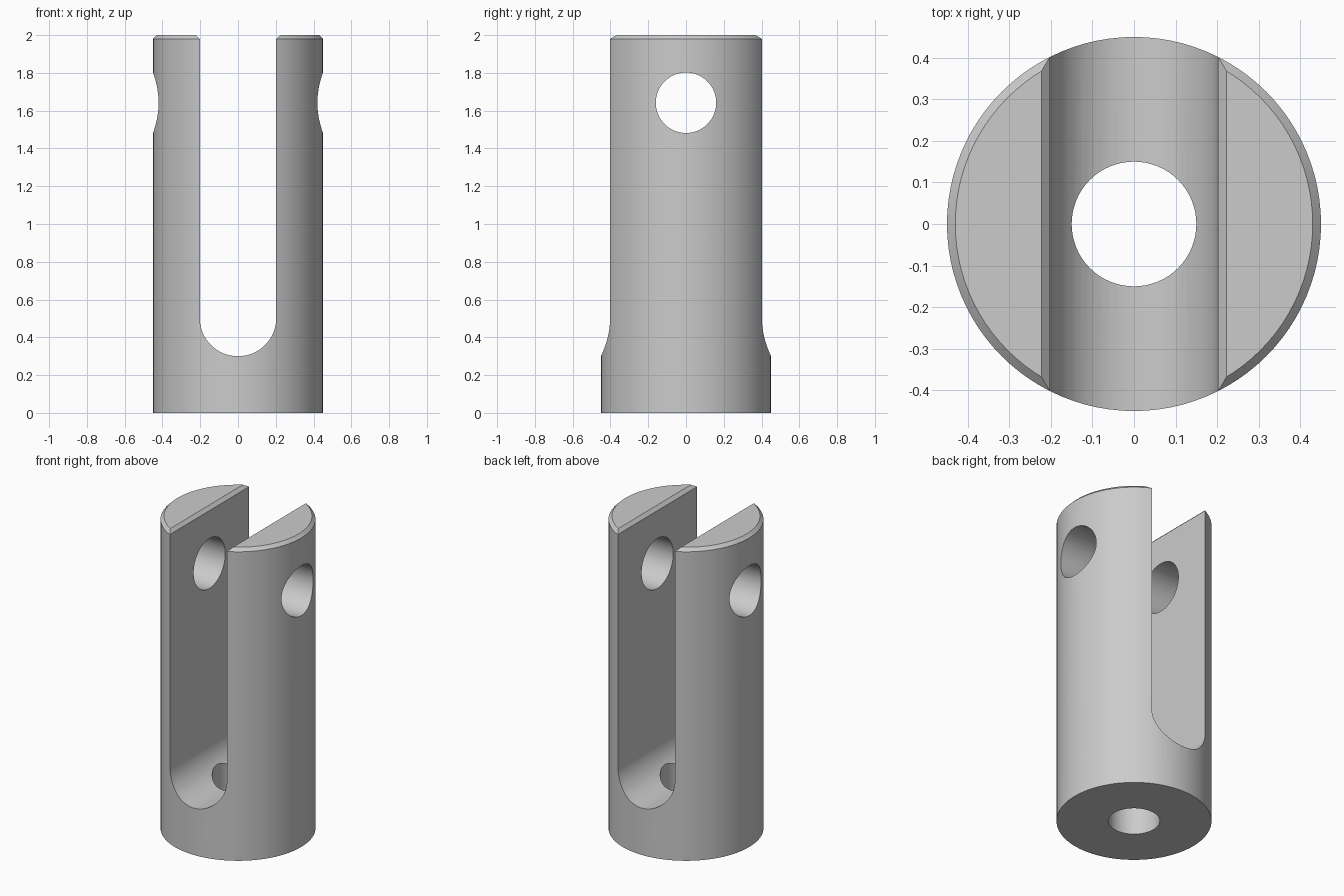
import bpy, bmesh
from math import sin, cos, pi, radians

if "Cube" in bpy.data.objects:
    bpy.data.objects.remove(bpy.data.objects["Cube"])

R, H, C = 0.45, 2.0, 0.02        # body radius, height, top chamfer
W, SLOT_BOTTOM = 0.2025, 0.30    # slot half width and lowest point


def make_object(name, bm):
    bmesh.ops.recalc_face_normals(bm, faces=bm.faces)
    mesh = bpy.data.meshes.new(name)
    bm.to_mesh(mesh)
    bm.free()
    obj = bpy.data.objects.new(name, mesh)
    bpy.context.collection.objects.link(obj)
    return obj


def loft(name, rings):
    """Closed solid through rings with equal point counts."""
    bm = bmesh.new()
    loops = [[bm.verts.new(p) for p in ring] for ring in rings]
    n = len(loops[0])
    for a, b in zip(loops, loops[1:]):
        for i in range(n):
            j = (i + 1) % n
            bm.faces.new((a[i], a[j], b[j], b[i]))
    bm.faces.new(loops[0])
    bm.faces.new(loops[-1])
    return make_object(name, bm)


def circle(r, n, place):
    return [place(r * cos(2 * pi * i / n), r * sin(2 * pi * i / n)) for i in range(n)]


# Round body with chamfered top rim
levels = [(R, 0), (R, H - C), (R - C, H)]
clevis = loft("clevis_body", [circle(r, 96, lambda a, b: (a, b, z)) for r, z in levels])

# Round-bottomed slot, flared at the top to chamfer the inner edges
zc = SLOT_BOTTOM + W
profile = [(-W - 3 * C, H + 2 * C), (-W, H - C)]
profile += [(W * cos(pi + pi * i / 32), zc + W * sin(pi + pi * i / 32)) for i in range(33)]
profile += [(W, H - C), (W + 3 * C, H + 2 * C)]
slot = loft("slot_cutter", [[(x, y, z) for x, z in profile] for y in (-0.6, 0.6)])

# Cross pin hole and bottom bore
pin_hole = loft("pin_hole_cutter",
                [circle(0.16, 64, lambda a, b: (x, a, 1.642 + b)) for x in (-0.6, 0.6)])
bore = loft("bore_cutter", [circle(0.15, 64, lambda a, b: (a, b, z)) for z in (-0.1, 0.8)])

# Cut the body
bpy.context.view_layer.objects.active = clevis
clevis.select_set(True)
for cutter in (slot, pin_hole, bore):
    cutter.hide_render = True
    mod = clevis.modifiers.new(cutter.name, 'BOOLEAN')
    mod.operation = 'DIFFERENCE'
    mod.solver = 'EXACT'
    mod.object = cutter
    bpy.ops.object.modifier_apply(modifier=mod.name)
    bpy.data.objects.remove(cutter, do_unlink=True)

bpy.ops.object.shade_smooth_by_angle(angle=radians(25))
